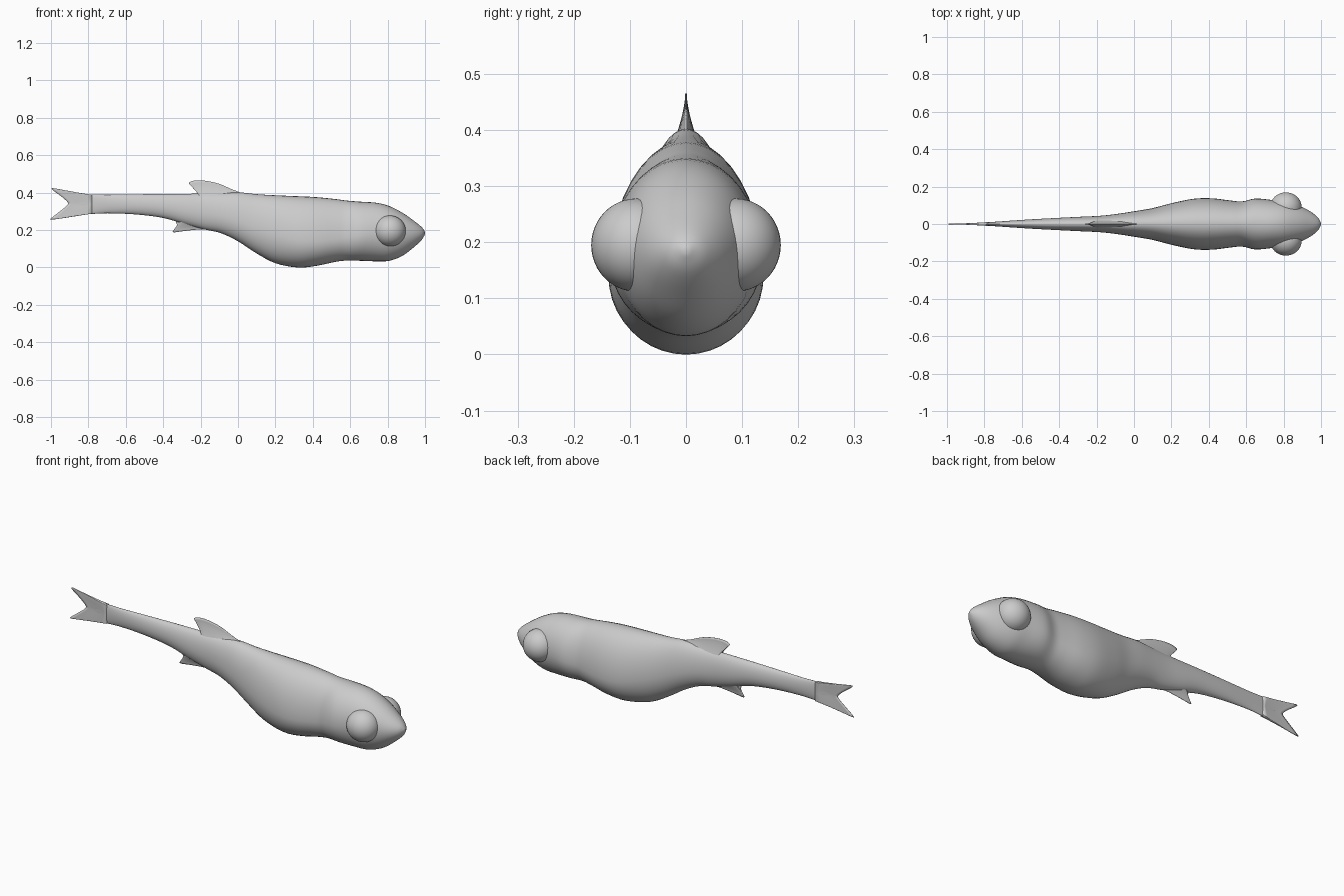
import bpy, bmesh
from math import sin, cos, pi


def spline(rows, steps):
    """Catmull-Rom interpolation through rows of equal length."""
    out = []
    for i in range(len(rows) - 1):
        p0, p1 = rows[max(i - 1, 0)], rows[i]
        p2, p3 = rows[i + 1], rows[min(i + 2, len(rows) - 1)]
        for s in range(steps):
            t = s / steps
            out.append([0.5 * (2 * b + (c - a) * t + (2 * a - 5 * b + 4 * c - d) * t * t
                               + (3 * b - a - 3 * c + d) * t ** 3)
                        for a, b, c, d in zip(p0, p1, p2, p3)])
    out.append(list(rows[-1]))
    return out


def loft(name, rings):
    """Closed skin over a row of rings with capped ends."""
    bm = bmesh.new()
    vr = [[bm.verts.new(p) for p in ring] for ring in rings]
    n = len(rings[0])
    for a, b in zip(vr, vr[1:]):
        for k in range(n):
            bm.faces.new((a[k], a[(k + 1) % n], b[(k + 1) % n], b[k]))
    bm.faces.new(vr[0])
    bm.faces.new(vr[-1][::-1])
    bmesh.ops.recalc_face_normals(bm, faces=bm.faces)
    for f in bm.faces:
        f.smooth = True
    mesh = bpy.data.meshes.new(name)
    bm.to_mesh(mesh)
    bm.free()
    ob = bpy.data.objects.new(name, mesh)
    bpy.context.collection.objects.link(ob)
    return ob


def fin(name, rows, thick):
    """Blade between base (x, z) and edge (x, z), thinning to the edge."""
    rings = []
    m = 8
    for bx, bz, tx, tz in spline(rows, 5):
        side = []
        for j in range(m + 1):
            v = j / m
            h = 0.0012 + thick * (1 - v) ** 1.6
            side.append((bx + (tx - bx) * v, h, bz + (tz - bz) * v))
        rings.append(side + [(x, -y, z) for x, y, z in reversed(side)])
    return loft(name, rings)


# Body: x, bottom z, top z, height of widest point, half width
stations = [
    (-0.86, 0.295, 0.375, 0.34, 0.003),
    (-0.80, 0.286, 0.390, 0.34, 0.008),
    (-0.70, 0.290, 0.389, 0.34, 0.015),
    (-0.55, 0.284, 0.391, 0.335, 0.025),
    (-0.40, 0.265, 0.393, 0.325, 0.033),
    (-0.28, 0.230, 0.394, 0.305, 0.039),
    (-0.18, 0.204, 0.395, 0.29, 0.044),
    (-0.09, 0.183, 0.398, 0.275, 0.054),
    (0.00, 0.140, 0.402, 0.25, 0.068),
    (0.10, 0.075, 0.392, 0.21, 0.085),
    (0.20, 0.023, 0.386, 0.175, 0.111),
    (0.32, 0.000, 0.381, 0.145, 0.135),
    (0.42, 0.009, 0.376, 0.14, 0.137),
    (0.52, 0.030, 0.366, 0.15, 0.125),
    (0.58, 0.037, 0.358, 0.16, 0.121),
    (0.65, 0.036, 0.352, 0.17, 0.136),
    (0.74, 0.033, 0.346, 0.18, 0.128),
    (0.81, 0.036, 0.328, 0.18, 0.119),
    (0.88, 0.063, 0.292, 0.18, 0.098),
    (0.94, 0.108, 0.250, 0.18, 0.069),
    (0.98, 0.145, 0.218, 0.182, 0.038),
    (0.997, 0.172, 0.196, 0.185, 0.012),
    (1.00, 0.184, 0.186, 0.185, 0.001),
]
body_rings = []
for x, lo, hi, mid, w in spline(stations, 4):
    ring = []
    for k in range(40):
        a = 2 * pi * k / 40
        s = sin(a)
        ring.append((x, w * cos(a), mid + s * ((hi - mid) if s > 0 else (mid - lo))))
    body_rings.append(ring)
loft("body", body_rings)

# Fins
fin("dorsal_fin", [
    (0.04, 0.375, 0.03, 0.396), (-0.03, 0.375, -0.03, 0.417),
    (-0.08, 0.37, -0.10, 0.447), (-0.13, 0.37, -0.17, 0.463),
    (-0.17, 0.37, -0.23, 0.465), (-0.185, 0.37, -0.262, 0.453),
    (-0.195, 0.37, -0.25, 0.440), (-0.20, 0.37, -0.212, 0.428),
    (-0.205, 0.37, -0.205, 0.400)], 0.024)
fin("anal_fin", [
    (-0.14, 0.23, -0.14, 0.202), (-0.20, 0.24, -0.21, 0.203),
    (-0.25, 0.25, -0.28, 0.196), (-0.28, 0.26, -0.342, 0.188),
    (-0.295, 0.265, -0.346, 0.198), (-0.305, 0.27, -0.325, 0.218),
    (-0.32, 0.275, -0.332, 0.242)], 0.022)
fin("tail_fin", [
    (-0.78, 0.388, -0.93, 0.412), (-0.78, 0.385, -0.985, 0.424),
    (-0.78, 0.378, -0.993, 0.416), (-0.78, 0.362, -0.945, 0.380),
    (-0.78, 0.345, -0.912, 0.350), (-0.78, 0.335, -0.912, 0.334),
    (-0.78, 0.317, -0.950, 0.302), (-0.78, 0.297, -0.998, 0.264),
    (-0.78, 0.291, -0.995, 0.256), (-0.78, 0.288, -0.92, 0.266)], 0.009)

# Bulging eyes on both sides
for side, label in ((-1, "eye_right"), (1, "eye_left")):
    bpy.ops.mesh.primitive_uv_sphere_add(segments=40, ring_count=24, radius=1,
                                         location=(0.812, side * 0.088, 0.195))
    eye = bpy.context.object
    eye.name = label
    eye.scale = (0.085, 0.081, 0.083)
    bpy.ops.object.transform_apply(location=False, rotation=False, scale=True)
    bpy.ops.object.shade_smooth()
